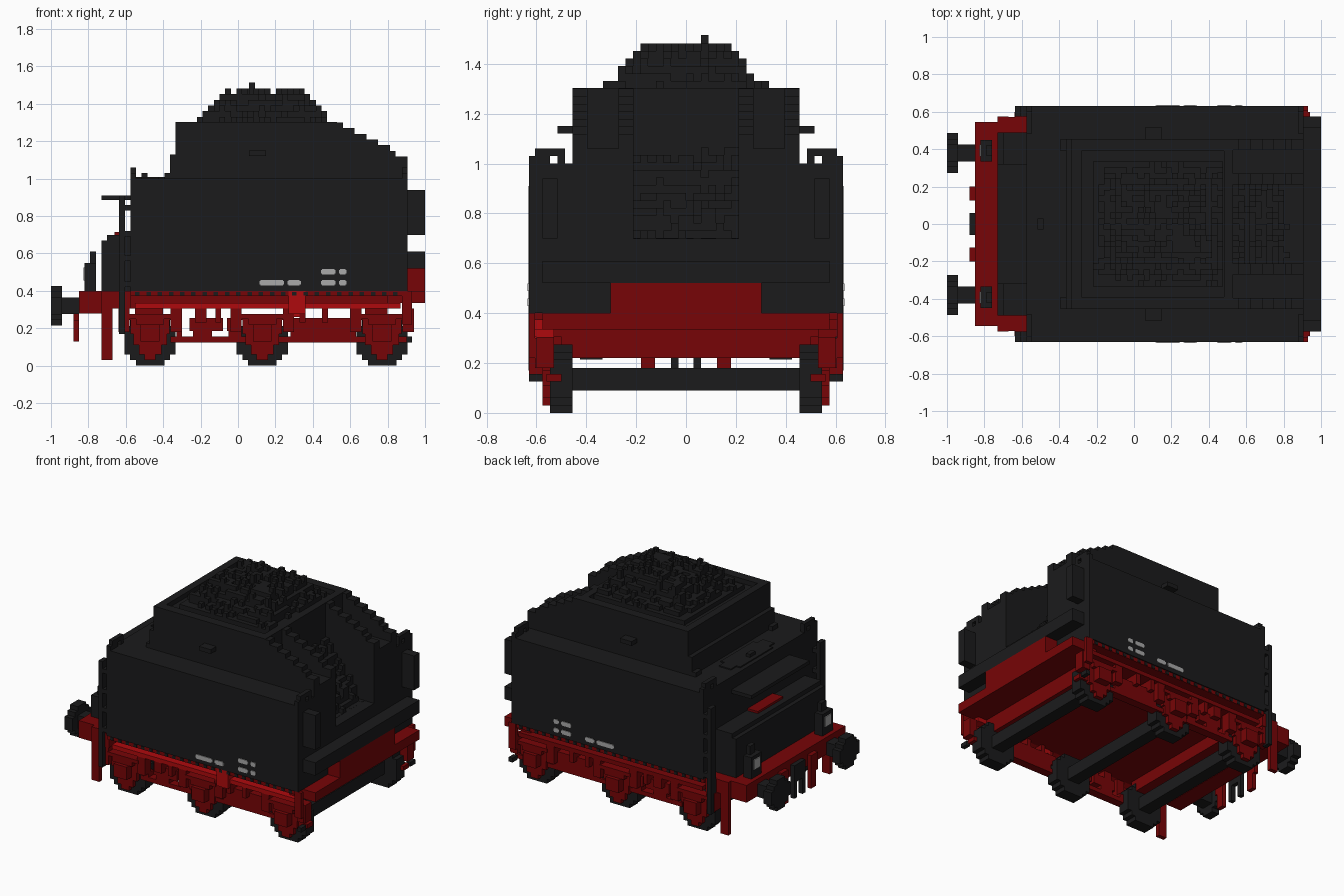
import bpy
import bmesh
import math
import random
from mathutils import Matrix, Vector

random.seed(4)
VOXEL = 1 / 33

default_cube = bpy.data.objects.get("Cube")
if default_cube:
    bpy.data.objects.remove(default_cube, do_unlink=True)


def make_material(name, colour):
    material = bpy.data.materials.new(name)
    material.use_nodes = True
    rgba = (*colour, 1)
    material.diffuse_color = rgba
    shader = next(n for n in material.node_tree.nodes if n.type == "BSDF_PRINCIPLED")
    shader.inputs["Base Color"].default_value = rgba
    shader.inputs["Roughness"].default_value = 0.9
    return material


black = make_material("soot black", (.011, .011, .0115))
red = make_material("frame red", (.185, .0015, .002))
bright = make_material("bright red", (.43, .003, .004))
grey = make_material("pale grey", (.4, .4, .4))

parts = {}


def box(name, material, x, y, z, mirror=False):
    """Add a box to the named part; mirror repeats it on the other side."""
    mesh = parts.setdefault(name, (bmesh.new(), material))[0]
    spans = [y, (-y[1], -y[0])] if mirror else [y]
    for span in spans:
        low = Vector((x[0], span[0], z[0]))
        high = Vector((x[1], span[1], z[1]))
        size = high - low
        matrix = Matrix.Translation((low + high) / 2) @ Matrix.Diagonal((*size, 1))
        bmesh.ops.create_cube(mesh, size=1, matrix=matrix)


def pair(*args):
    box(*args, mirror=True)


def disc(name, material, centre, radius, height, thickness, axis):
    """Stepped disc made of stacked rows, paired left and right."""
    rows = round(2 * radius / VOXEL)
    step = 2 * radius / rows
    for row in range(rows):
        offset = -radius + (row + .5) * step
        reach = math.sqrt(radius ** 2 - offset ** 2) / step
        half = (math.floor(reach) + .5) * step
        z = (height + offset - step / 2, height + offset + step / 2)
        across = (centre - half, centre + half)
        if axis == "y":
            pair(name, material, across, thickness, z)
        else:
            pair(name, material, thickness, across, z)


# Water tank with an open coal recess at one end
TANK_END = .906
pair("water_tank", black, (-.575, .53), (0, .63), (.4, 1))
pair("water_tank", black, (.53, TANK_END), (.21, .63), (.4, 1))
box("recess_floor", black, (.53, TANK_END), (-.21, .21), (.4, .7))
pair("recess_lockers", black, (.53, TANK_END), (.21, .455), (1, 1.06))

# Coal bunker with a raised rim
box("coal_bunker", black, (-.333, .53), (-.455, .455), (1, 1.27))
for x in ((-.333, -.28), (.48, .53)):
    box("bunker_rim", black, x, (-.455, .455), (1.27, 1.303))
pair("bunker_rim", black, (-.28, .48), (.39, .455), (1.27, 1.303))
box("bunker_ledge", black, (-.364, -.333), (-.455, .455), (1, 1.13))
pair("bunker_ledge", black, (-.394, -.364), (.39, .455), (1, 1.03))
pair("bunker_step", black, (.06, .15), (.455, .515), (1.12, 1.15))

# Stepped ridges running down beside the recess
steps = 12
width = (TANK_END - .53) / steps
for i in range(steps):
    x = .53 + i * width
    top = 1.3 - VOXEL * round(i * .55)
    for y in ((.21, .27), (.395, .455)):
        pair("sloped_ridges", black, (x, x + width), y, (1.06, top))

# Heaped coal, lumps on a grid
for i in range(23):
    for j in range(22):
        x = -.22 + i * VOXEL
        y = (j - 11) * VOXEL
        reach = max(abs(i - 11.3) / 11.8, abs(j - 10.5) / 10.7)
        level = min(5, (1 - reach) * 11) + random.choice((-1, -1, 0, 0, 0, 1))
        top = 1.3 + VOXEL * max(0, round(level))
        box("coal_heap", black, (x, x + VOXEL), (y, y + VOXEL), (1.26, top))
box("coal_heap", black, (.06, .09), (.06, .09), (1.4, 1.515))

# Coal spilling into the recess
for i in range(10):
    for j in range(14):
        x = .53 + i * VOXEL
        y = (j - 7) * VOXEL
        level = 11 - i * 1.2 + random.choice((-1, 0, 0, 0, 0, 1))
        if level > 0:
            top = .7 + VOXEL * round(level)
            box("coal_spill", black, (x, x + VOXEL), (y, y + VOXEL), (.69, top + .001))

# Recess end: footplate and side doors
box("footplate", black, (TANK_END, 1), (-.575, .575), (.52, .61))
pair("side_doors", black, (TANK_END, 1), (.515, .575), (.7, .94))
box("end_block", red, (.88, 1), (-.303, .303), (.4, .52))
box("end_floor", red, (.8, 1), (-.575, .575), (.335, .4))

# Deck hatch, lifting lugs and corner handrails
box("deck_hatch", black, (-.545, -.394), (-.18, .18), (1, 1.008))
box("deck_hatch", black, (-.515, -.424), (-.24, .24), (1, 1.008))
box("deck_hatch", black, (-.515, -.485), (-.03, .03), (1, 1.03))
for x in ((-.575, -.545), (.876, TANK_END)):
    for y in ((.485, .515), (.545, .605)):
        pair("lifting_lugs", black, x, y, (1, 1.06))
    pair("lifting_lugs", black, x, (.515, .545), (1.03, 1.06))
    pair("lifting_lugs", black, x, (.605, .63), (1, 1.03))
pair("corner_handrails", black, (-.635, -.605), (.575, .632), (.17, .91))
for z in (.42, .56, .69, .83):
    pair("corner_handrails", black, (-.605, -.575), (.575, .632), (z, z + .03))

# Tool box, shelf and lamps at the buffer end
box("tool_box", black, (-.7, -.575), (-.49, .49), (.4, .7))
box("tool_box", black, (-.73, -.7), (-.49, .49), (.4, .67))
box("rear_shelf", black, (-.73, -.575), (-.32, .32), (.885, .91))
box("tool_box_latch", red, (-.66, -.58), (-.13, .15), (.7, .715))
pair("lamps", black, (-.82, -.76), (.335, .45), (.4, .55))
pair("lamps", black, (-.79, -.76), (.365, .42), (.55, .61))
pair("lamp_glass", grey, (-.826, -.82), (.36, .425), (.455, .525))

# Buffer beam, buffers and hoses
box("buffer_beam", red, (-.85, -.73), (-.545, .545), (.28, .4))
disc("buffer_heads", black, .38, .106, .32, (-1, -.94), "x")
pair("buffer_stems", black, (-.94, -.85), (.335, .425), (.275, .365))
pair("red_hoses", red, (-.88, -.85), (.125, .2), (.24, .36))
pair("red_hoses", red, (-.88, -.85), (.125, .18), (.13, .24))
box("coupling", black, (-.88, -.85), (-.06, .06), (.24, .36))
pair("coupling", black, (-.88, -.85), (.03, .06), (.13, .24))
pair("hanging_steps", red, (-.73, -.67), (.545, .575), (.03, .4))

# Frame floor, thin edge plates under the tank, and corner brackets
box("frame_floor", red, (-.73, .8), (-.53, .53), (.305, .4))
pair("edge_plates", red, (-.575, .88), (.53, .622), (.372, .4))
pair("corner_brackets", red, (-.73, -.575), (.53, .572), (.305, .4))
pair("corner_brackets", red, (-.635, -.575), (.572, .605), (.305, .4))
pair("corner_brackets", red, (.876, .93), (.605, .63), (.22, .4))
box("cross_plate", red, (.68, .8), (-.5, .5), (.22, .305))
box("cross_plate", red, (-.55, -.4), (-.5, .5), (.22, .305))
for i in range(24):
    x = -.55 + i * .06
    pair("edge_rivets", black, (x, x + .024), (.62, .626), (.375, .395))

# Pipe under each tank edge; the near one is bright and has a valve
box("far_pipe", red, (-.55, .87), (.53, .605), (.305, .335))
box("bright_pipe", bright, (-.55, .87), (-.605, -.53), (.305, .335))
box("bright_valve", bright, (.27, .36), (-.624, -.525), (.275, .398))
box("bright_valve", bright, (.3, .33), (-.607, -.525), (.26, .29))

# Wheels, axles, axle boxes and leaf springs
for x in (-.47, .13, .77):
    disc("wheels", black, x, .137, .137, (.455, .545), "y")
    box("axles", black, (x - .045, x + .045), (-.46, .46), (.09, .18))
    for half, low, high in ((.135, .245, .275), (.105, .17, .245),
                            (.09, .11, .17), (.06, .06, .11), (.03, .03, .06)):
        pair("axle_guards", red, (x - half, x + half), (.545, .575), (low, high))
    pair("axle_boxes", red, (x - .05, x + .05), (.575, .63), (.13, .22))
    pair("leaf_springs", red, (x - .12, x + .12), (.575, .605), (.25, .275))
    pair("leaf_springs", red, (x - .075, x + .075), (.575, .605), (.22, .25))
    for side in (-1, 1):
        hanger = x + side * .14
        pair("spring_hangers", red, (hanger - .03, hanger + .03), (.53, .6), (.18, .305))

# Side frames between the wheels
pair("side_frames", red, (-.36, .93), (.5, .56), (.125, .155))
for x0, x1 in ((-.26, -.08), (-.06, 0), (.24, .66)):
    pair("side_frames", red, (x0, x1), (.5, .56), (.185, .255))
for x0, x1 in ((-.33, -.3), (-.24, -.14), (-.05, .02), (.28, .63)):
    pair("side_frames", red, (x0, x1), (.5, .56), (.155, .185))
for x in (-.23, -.2, -.12, .33, .45, .62):
    pair("frame_brackets", red, (x, x + VOXEL), (.5, .6), (.23, .305))
pair("rail_guards", red, (.88, .93), (.545, .605), (.18, .3))
pair("guard_tips", black, (.9, .93), (.575, .63), (.125, .155))

# Pale marker plates low on the tank sides
for x0, x1, z in ((.12, .24, .443), (.27, .33, .443), (.45, .515, .443),
                  (.545, .575, .443), (.45, .515, .503), (.545, .575, .503)):
    pair("marker_plates", grey, (x0, x1), (.63, .635), (z - .015, z + .015))
    pair("marker_plates", grey, (x0 - .006, x1 + .006), (.63, .634), (z - .009, z + .009))

# Turn every part into an object
for name, (mesh, material) in parts.items():
    data = bpy.data.meshes.new(name)
    mesh.to_mesh(data)
    mesh.free()
    data.materials.append(material)
    bpy.context.collection.objects.link(bpy.data.objects.new(name, data))
